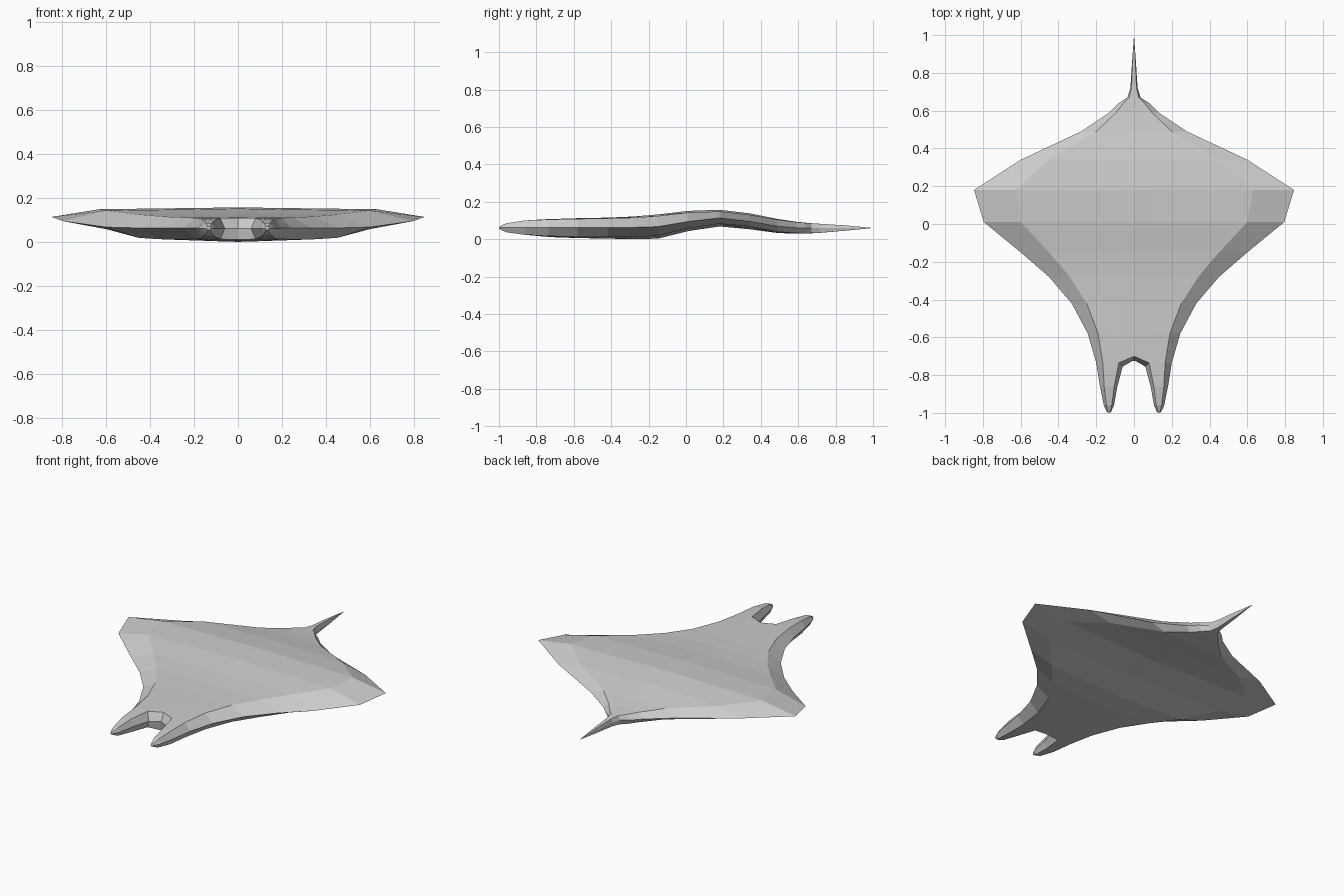
import bpy, bmesh
from mathutils import Matrix

if "Cube" in bpy.data.objects:
    bpy.data.objects.remove(bpy.data.objects["Cube"])

# Body stations, front to back: y, shoulder x, edge x, top z, edge z, bottom z
STATIONS = [
    (-0.735, 0.165, 0.200, 0.115, 0.070, 0.018),
    (-0.58, 0.190, 0.245, 0.119, 0.070, 0.013),
    (-0.42, 0.250, 0.330, 0.122, 0.070, 0.010),
    (-0.28, 0.340, 0.450, 0.128, 0.070, 0.007),
    (-0.15, 0.450, 0.600, 0.139, 0.074, 0.010),
    (0.01, 0.600, 0.795, 0.158, 0.101, 0.050),
    (0.18, 0.630, 0.847, 0.164, 0.120, 0.075),
    (0.34, 0.450, 0.600, 0.145, 0.102, 0.060),
    (0.49, 0.200, 0.280, 0.115, 0.076, 0.040),
    (0.59, 0.095, 0.130, 0.100, 0.068, 0.036),
    (0.64, 0.055, 0.080, 0.095, 0.067, 0.036),
    (0.67, 0.025, 0.035, 0.092, 0.067, 0.038),
    (0.72, 0.013, 0.019, 0.089, 0.067, 0.041),
    (0.86, 0.007, 0.010, 0.080, 0.067, 0.053),
]

bm = bmesh.new()


def body_ring(y, s, e, top, mid, bot):
    """Half section from the top centre round the fin edge to the bottom centre."""
    m = min(0.08, s * 0.5)
    drop = 0.009 * min(1, s / 0.5)
    lift = 0.015 * min(1, s / 0.45)
    pts = [(0, top), (m, top - drop * .2), (s, top - drop), (e, mid),
           (s, bot + lift), (m, bot + lift * .2), (0, bot)]
    return [bm.verts.new((x, y, z)) for x, z in pts]


def bridge(a, b, closed=False):
    n = len(a)
    for i in range(n if closed else n - 1):
        j = (i + 1) % n
        bm.faces.new((a[i], a[j], b[j], b[i]))


def cap_to_point(ring, co, closed=False):
    tip = bm.verts.new(co)
    n = len(ring)
    for i in range(n if closed else n - 1):
        bm.faces.new((ring[i], ring[(i + 1) % n], tip))


# Disc-shaped body tapering into the tail spike
rings = [body_ring(*st) for st in STATIONS]
for a, b in zip(rings, rings[1:]):
    bridge(a, b)
cap_to_point(rings[-1], (0, 1.0, 0.067))

# Notched mouth between the head fins
front = rings[0]
front[0].co.y, front[6].co.y = -0.70, -0.725
mouth_in = bm.verts.new((0.06, -0.755, 0.067))
mouth_mid = bm.verts.new((0, -0.72, 0.067))
bm.faces.new((front[0], front[1], mouth_in, mouth_mid))
bm.faces.new((mouth_mid, mouth_in, front[5], front[6]))

# Forward-pointing head fin
prev = front[1:6] + [mouth_in]
for y, a, b, c, d, top, bot in [(-0.86, .088, .105, .158, .180, .107, .030),
                                (-0.96, .106, .118, .146, .160, .092, .044)]:
    ring = [bm.verts.new(p) for p in [(b, y, top), (c, y, top), (d, y, .068),
                                      (c, y, bot), (b, y, bot), (a, y, .068)]]
    bridge(prev, ring, True)
    prev = ring
end = [bm.verts.new((0.132 + (v.co.x - 0.132) * 0.4, -0.995,
                     0.068 + (v.co.z - 0.068) * 0.35)) for v in prev]
bridge(prev, end, True)
cap_to_point(end, (0.132, -1.0, 0.068), True)

# Mirror the half and make it one closed flat-shaded mesh
bmesh.ops.mirror(bm, geom=bm.verts[:] + bm.edges[:] + bm.faces[:],
                 matrix=Matrix.Identity(4), merge_dist=0.0005, axis='X')
bmesh.ops.remove_doubles(bm, verts=bm.verts[:], dist=0.0003)
bmesh.ops.recalc_face_normals(bm, faces=bm.faces[:])
zmin = min(v.co.z for v in bm.verts)
bmesh.ops.translate(bm, verts=bm.verts[:], vec=(0, 0, -zmin))

mesh = bpy.data.meshes.new("ray_body")
bm.to_mesh(mesh)
bm.free()
bpy.context.collection.objects.link(bpy.data.objects.new("ray_body", mesh))
